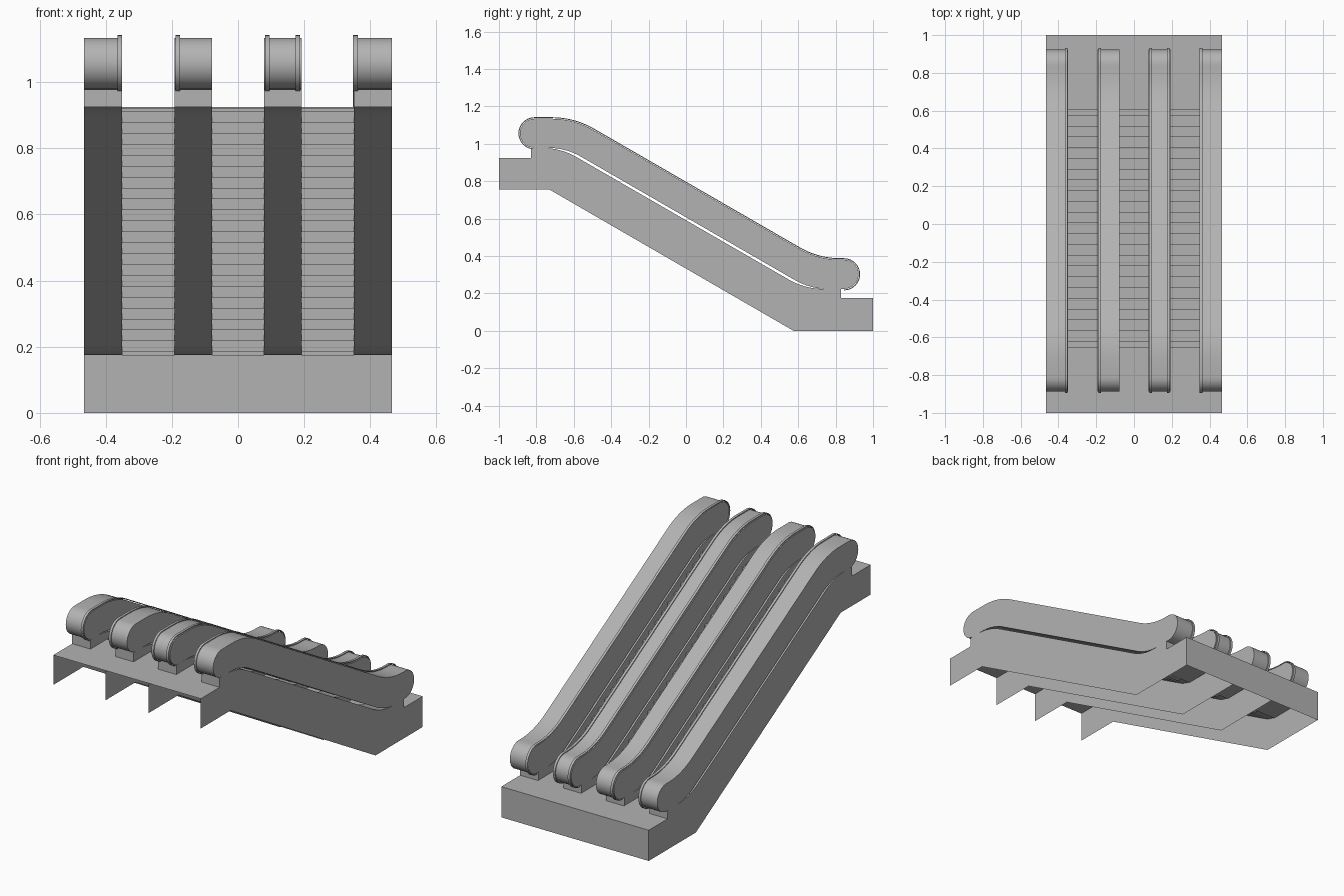
import bpy, math
from mathutils import Vector

if "Cube" in bpy.data.objects:
    bpy.data.objects.remove(bpy.data.objects["Cube"])

SLOPE = 0.577
W = 0.465                                   # half width of the whole bank

grey = bpy.data.materials.new("dark_grey")
grey.diffuse_color = (0.45, 0.45, 0.45, 1)
grey.use_nodes = True
grey.node_tree.nodes["Principled BSDF"].inputs["Base Color"].default_value = grey.diffuse_color


def make(name, verts, faces, smooth=False):
    me = bpy.data.meshes.new(name)
    me.from_pydata(verts, [], faces)
    me.update()
    me.materials.append(grey)
    ob = bpy.data.objects.new(name, me)
    bpy.context.collection.objects.link(ob)
    if smooth:
        bpy.ops.object.select_all(action='DESELECT')
        ob.select_set(True)
        bpy.context.view_layer.objects.active = ob
        bpy.ops.object.shade_smooth_by_angle(angle=math.radians(30))
    return ob


def ribbon(name, pts, x0, x1, smooth=False):
    """Open sheet: a side profile (y, z) stretched from x0 to x1."""
    n = len(pts)
    verts = [(x, y, z) for x in (x0, x1) for y, z in pts]
    return make(name, verts, [(i, n + i, n + i + 1, i + 1) for i in range(n - 1)], smooth)


def prism(name, pts, x0, x1):
    """Solid: a closed side profile stretched from x0 to x1 (profile clockwise)."""
    n = len(pts)
    verts = [(x, y, z) for x in (x0, x1) for y, z in pts]
    faces = [(i, n + i, n + (i + 1) % n, (i + 1) % n) for i in range(n)]
    faces += [tuple(range(n)), tuple(reversed(range(n, 2 * n)))]
    return make(name, verts, faces, True)


def panel(name, pts, x):
    return make(name, [(x, y, z) for y, z in pts], [tuple(range(len(pts)))])


def bent_path(y0, z_hi, c, z_lo, y1, t):
    """Level line, 30 degree descent z = c - SLOPE*y, level line, with rounded bends."""
    a, b = Vector((y0, z_hi)), Vector((y1, z_lo))
    p, q = Vector(((c - z_hi) / SLOPE, z_hi)), Vector(((c - z_lo) / SLOPE, z_lo))
    d = (q - p).normalized()
    path = [a]
    for corner, din, dout in ((p, Vector((1, 0)), d), (q, d, Vector((1, 0)))):
        s, e = corner - din * t, corner + dout * t
        for i in range(9):
            u = i / 8
            path.append(s * (1 - u) ** 2 + corner * 2 * u * (1 - u) + e * u * u)
    return path + [b]


def arc(cy, cz, r, a0, a1, n=16):
    return [Vector((cy + r * math.cos(math.radians(a0 + (a1 - a0) * i / n)),
                    cz + r * math.sin(math.radians(a0 + (a1 - a0) * i / n))))
            for i in range(1, n)]


# Side profiles
R = 0.078
top = bent_path(-0.81, 1.134, 0.788, 0.380, 0.845, 0.12)
under = bent_path(-0.81, 0.978, 0.607, 0.224, 0.845, 0.095)
low_end = arc(0.845, 0.302, R, 90, -90)
high_end = arc(-0.81, 1.056, R, 270, 90)
band = top + low_end + under[::-1] + high_end
rail_path = [under[0]] + high_end + top + low_end + [under[-1]]
deck = [Vector((-0.83, 0.925))] + bent_path(-0.83, 0.978, 0.591, 0.224, 0.83, 0.1) + [Vector((0.83, 0.175))]
deck_base = bent_path(-0.83, 0.924, 0.525, 0.177, 0.83, 0.06)


def handrail(name, x, w=0.007, inner=0.003, outer=0.008):
    n = len(rail_path)
    verts, faces = [], []
    for i, p in enumerate(rail_path):
        t = (rail_path[min(i + 1, n - 1)] - rail_path[max(i - 1, 0)]).normalized()
        nrm = Vector((-t.y, t.x))
        for off, dx in ((inner, -w), (outer, -w), (outer, w), (inner, w)):
            v = p + nrm * off
            verts.append((x + dx, v.x, v.y))
    for i in range(n - 1):
        for k in range(4):
            a, b = 4 * i + k, 4 * i + (k + 1) % 4
            faces.append((a, b, b + 4, a + 4))
    faces += [(3, 2, 1, 0), tuple(4 * n - 4 + k for k in range(4))]
    make(name, verts, faces, True)


# Balustrades: raised band above a closed deck that flanks the steps
spans = [(-W, -0.35), (-0.192, -0.078), (0.078, 0.192), (0.35, W)]
for i, (x0, x1) in enumerate(spans):
    prism(f"balustrade_{i}", band, x0, x1)
    prism(f"deck_{i}", deck + deck_base[::-1], x0, x1)

# Handrails
for i, x in enumerate((-0.358, -0.182, 0.088, 0.181, 0.355)):
    handrail(f"handrail_{i}", x)

# Truss side panels, open underneath
side = [(-1, 0.755), (-1, 0.925)] + [tuple(p) for p in deck] + \
       [(1, 0.175), (1, 0), (0.575, 0), (-0.73, 0.755)]
for i, x in enumerate((-W, -0.136, 0.136, W)):
    panel(f"side_panel_{i}", side, x)

# Landings, the lower one with its end wall
ribbon("upper_landing", [(-1, 0.925), (-0.68, 0.925)], -W, W)
ribbon("lower_landing", [(0.63, 0.175), (1, 0.175), (1, 0)], -W, W)

# Steps: small drops at both ends, even risers between
drops = [(-0.68, 0.005), (-0.65, 0.01)]
drops += [(-0.62 + 0.057 * k, 0.033) for k in range(22)]
drops += [(0.605, 0.01), (0.63, 0.006)]
z = 0.925
stairs = []
for y, drop in drops:
    stairs += [(y, z), (y, z - drop)]
    z -= drop
stairs[-1] = (0.63, 0.175)
for i, x in enumerate((-0.271, 0, 0.271)):
    ribbon(f"steps_{i}", stairs, x - 0.079, x + 0.079)
